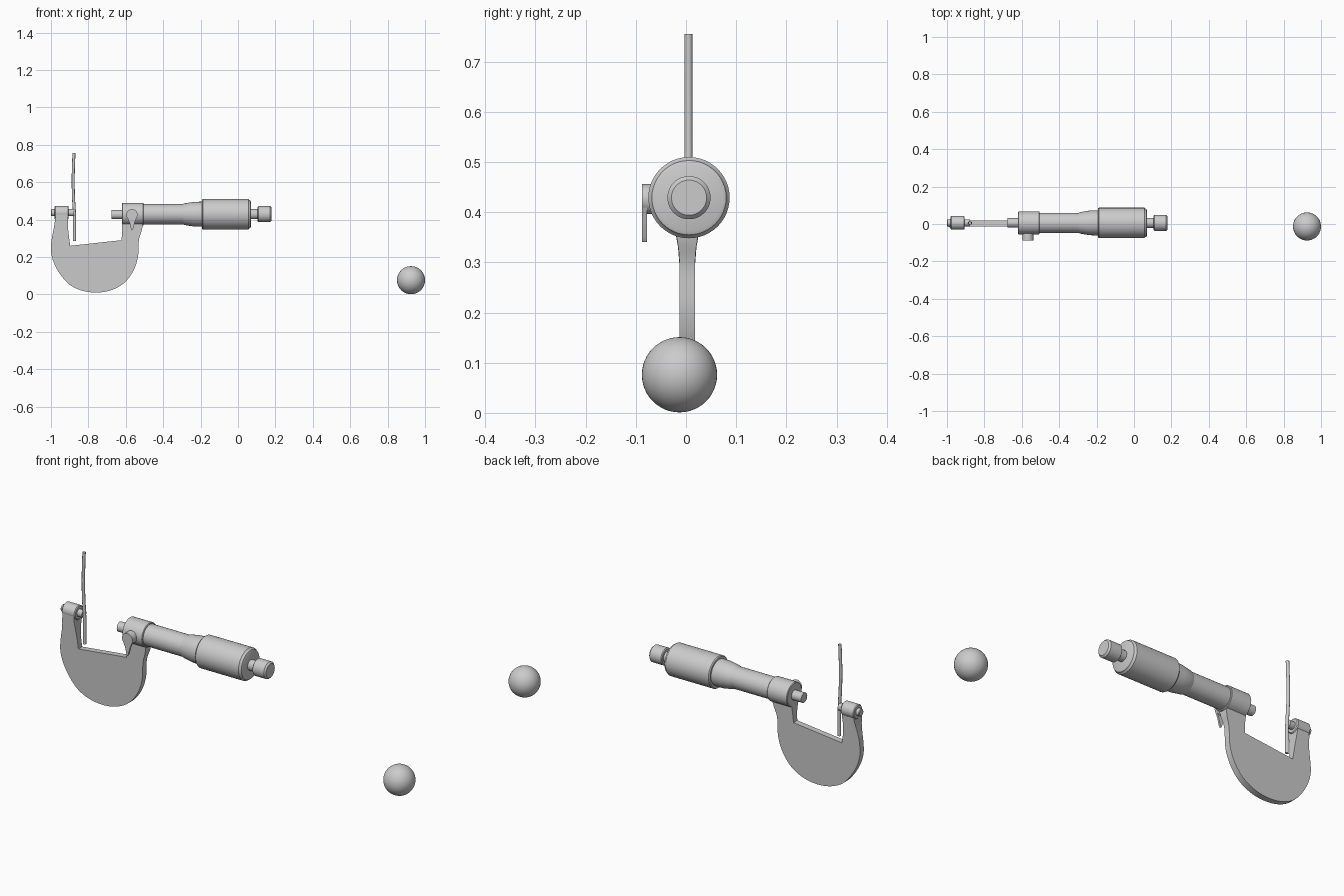
import bpy, bmesh, math
from mathutils import Vector

if "Cube" in bpy.data.objects:
    bpy.data.objects.remove(bpy.data.objects["Cube"])

Y0, Z0 = 0.006, 0.429   # measuring axis
steel = bpy.data.materials.new("grey steel")
steel.diffuse_color = (0.6, 0.6, 0.6, 1)
steel.use_nodes = True
steel.node_tree.nodes["Principled BSDF"].inputs["Base Color"].default_value = steel.diffuse_color


def finish(name, bm, angle=30):
    bmesh.ops.recalc_face_normals(bm, faces=bm.faces)
    me = bpy.data.meshes.new(name)
    bm.to_mesh(me)
    bm.free()
    me.materials.append(steel)
    ob = bpy.data.objects.new(name, me)
    bpy.context.collection.objects.link(ob)
    bpy.ops.object.select_all(action='DESELECT')
    ob.select_set(True)
    bpy.context.view_layer.objects.active = ob
    bpy.ops.object.shade_smooth_by_angle(angle=math.radians(angle))
    return ob


def lathe_x(name, profile, y=Y0, z=Z0, n=48):
    """Closed solid of revolution about X from (x, radius) pairs."""
    bm = bmesh.new()
    rings = [[bm.verts.new((x, y + r * math.cos(2 * math.pi * i / n),
                            z + r * math.sin(2 * math.pi * i / n)))
              for i in range(n)] for x, r in profile]
    for a, b in zip(rings, rings[1:]):
        for i in range(n):
            j = (i + 1) % n
            bm.faces.new((a[i], a[j], b[j], b[i]))
    bm.faces.new(rings[0])
    bm.faces.new(rings[-1])
    return finish(name, bm)


def spline(pts, steps=6):
    """Catmull-Rom through 2D points."""
    p = [Vector(q) for q in [pts[0]] + pts + [pts[-1]]]
    out = []
    for i in range(1, len(p) - 2):
        a, b, c, d = p[i - 1:i + 3]
        for s in range(steps):
            t = s / steps
            out.append(0.5 * (2 * b + (c - a) * t + (2 * a - 5 * b + 4 * c - d) * t * t
                              + (3 * b - a - 3 * c + d) * t ** 3))
    return out + [p[-1]]


def plate(name, outline, y0, y1):
    """Outline in XZ extruded along Y."""
    bm = bmesh.new()
    f = bm.faces.new([bm.verts.new((x, y0, z)) for x, z in outline])
    r = bmesh.ops.extrude_face_region(bm, geom=[f])
    for v in r["geom"]:
        if isinstance(v, bmesh.types.BMVert):
            v.co.y = y1
    return bm


# C-shaped frame, flaring where the arms join the barrels
outer = spline([(-0.975, 0.43), (-0.982, 0.37), (-0.998, 0.28), (-0.997, 0.21),
                (-0.968, 0.135), (-0.91, 0.06), (-0.84, 0.022), (-0.76, 0.01),
                (-0.68, 0.022), (-0.61, 0.06), (-0.56, 0.125), (-0.535, 0.2),
                (-0.53, 0.29), (-0.513, 0.35), (-0.506, 0.41)])
inner = spline([(-0.62, 0.41), (-0.62, 0.37), (-0.62, 0.33), (-0.623, 0.29)], 4)
inner += spline([(-0.897, 0.26), (-0.904, 0.31), (-0.909, 0.36), (-0.91, 0.43)], 4)
bm = plate("frame", outer + inner, -0.013, 0.018)
for v in bm.verts:
    t = max(0, (v.co.z - 0.29) / 0.07)
    v.co.y = 0.0025 + (v.co.y - 0.0025) * (1 + 0.45 * min(t, 1.5) ** 2)
finish("frame", bm)

# Anvil with its end studs
lathe_x("anvil_holder", [(-0.981, 0.032), (-0.977, 0.036), (-0.909, 0.036), (-0.905, 0.032)], z=0.437)
lathe_x("anvil", [(-1.0, 0.015), (-0.997, 0.019), (-0.878, 0.019)], z=0.437, n=32)

# Spindle, barrel, sleeve, thimble and ratchet
lathe_x("spindle", [(-0.675, 0.025), (-0.6, 0.025)], z=0.427, n=32)
lathe_x("barrel_head", [(-0.62, 0.057), (-0.617, 0.061), (-0.508, 0.061), (-0.505, 0.058)])
lathe_x("sleeve", [(-0.52, 0.054), (-0.28, 0.054)])
lathe_x("thimble_cone", [(-0.295, 0.054), (-0.285, 0.058), (-0.235, 0.066), (-0.18, 0.067)])
lathe_x("thimble", [(-0.193, 0.066), (-0.193, 0.077), (-0.188, 0.081), (0.055, 0.081),
                    (0.06, 0.076), (0.066, 0.074), (0.069, 0.067)])
lathe_x("ratchet_stem", [(0.06, 0.027), (0.11, 0.027)], n=32)
lathe_x("ratchet_knob", [(0.105, 0.038), (0.109, 0.043), (0.172, 0.043), (0.18, 0.035)])

# Lock lever: round hub and tapering tail
hub = [(-0.567 + 0.03 * math.cos(a * math.pi / 16), 0.426 + 0.03 * math.sin(a * math.pi / 16))
       for a in range(32)]
finish("lock_hub", plate("lock_hub", hub, -0.088, -0.05))
tail = [(-0.593, 0.412), (-0.58, 0.385), (-0.572, 0.35), (-0.567, 0.341),
        (-0.561, 0.35), (-0.552, 0.385), (-0.541, 0.412)]
finish("lock_tail", plate("lock_tail", tail, -0.088, -0.078))

# Slightly wavy upright wire
bm = bmesh.new()
path = spline([(-0.877, 0.755), (-0.881, 0.64), (-0.88, 0.53), (-0.874, 0.42), (-0.874, 0.286)], 4)
rings = [[bm.verts.new((x + 0.008 * math.cos(i * math.pi / 6),
                        0.005 + 0.008 * math.sin(i * math.pi / 6), z))
          for i in range(12)] for x, z in path]
for a, b in zip(rings, rings[1:]):
    for i in range(12):
        bm.faces.new((a[i], a[(i + 1) % 12], b[(i + 1) % 12], b[i]))
bm.faces.new(rings[0])
bm.faces.new(rings[-1])
finish("wire", bm, 40)

# Loose ball
bm = bmesh.new()
bmesh.ops.create_uvsphere(bm, u_segments=48, v_segments=24, radius=0.075)
bmesh.ops.translate(bm, verts=bm.verts, vec=(0.925, -0.013, 0.076))
finish("ball", bm)
